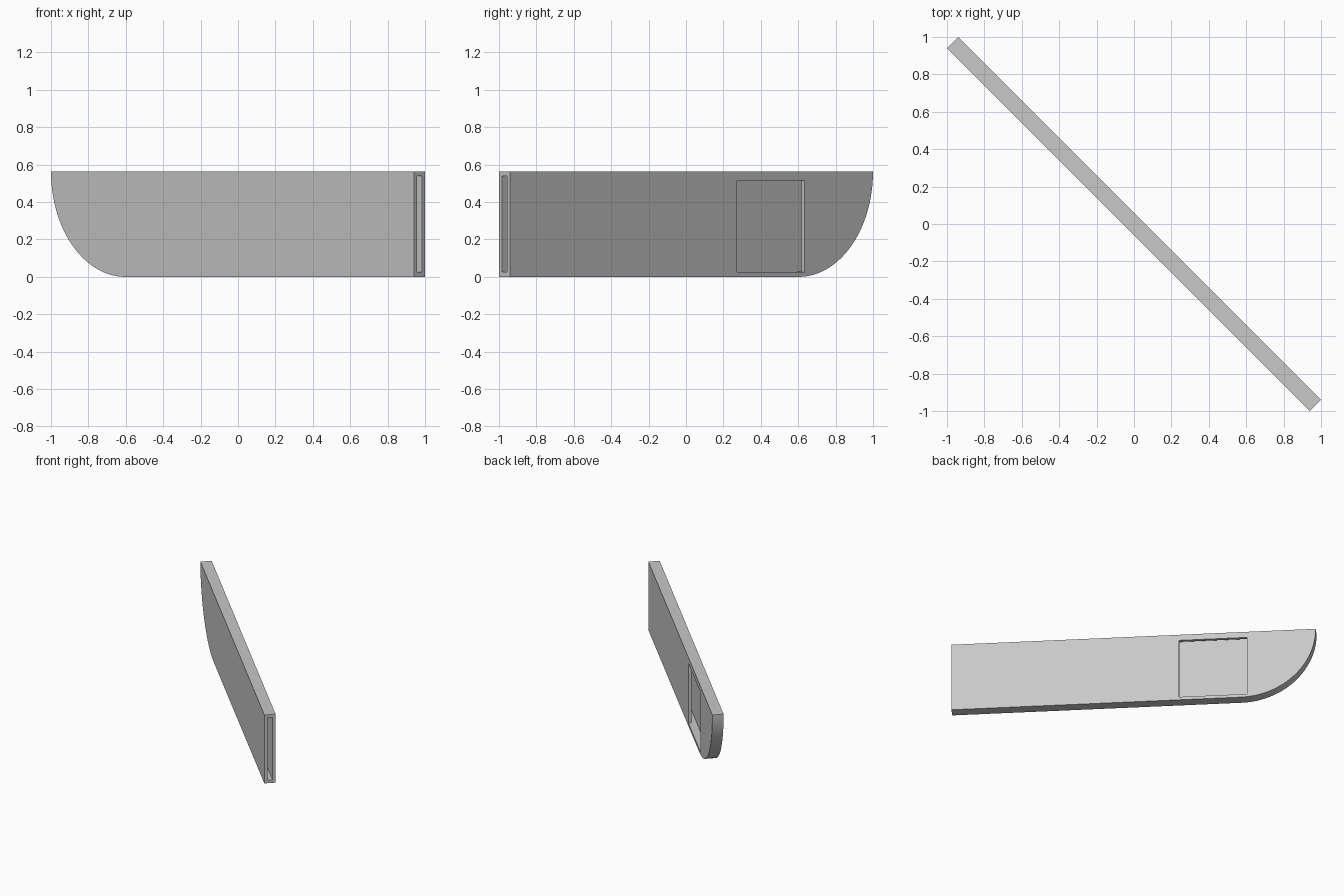
import bpy
import bmesh
from math import sin, cos, pi, radians

cube = bpy.data.objects.get("Cube")
if cube:
    bpy.data.objects.remove(cube, do_unlink=True)

LENGTH, THICK, HEIGHT = 2.743, 0.085, 0.563
WALL = 0.025            # rim left around the hollow
SLOT = 0.038            # width of the hollow
TURN = radians(-45)     # the sheath lies diagonally

grey = bpy.data.materials.new("plain_grey")
grey.use_nodes = True
colour = (0.58, 0.58, 0.58, 1)
grey.diffuse_color = colour
grey.node_tree.nodes["Principled BSDF"].inputs["Base Color"].default_value = colour


def extrude_profile(name, points, y0, y1):
    """Extrude an outline in the length/height plane across the thickness."""
    bm = bmesh.new()
    face = bm.faces.new([bm.verts.new((x, y0, z)) for x, z in points])
    grown = bmesh.ops.extrude_face_region(bm, geom=[face])["geom"]
    bmesh.ops.translate(bm, vec=(0, y1 - y0, 0),
                        verts=[v for v in grown if isinstance(v, bmesh.types.BMVert)])
    bmesh.ops.recalc_face_normals(bm, faces=bm.faces[:])
    mesh = bpy.data.meshes.new(name)
    bm.to_mesh(mesh)
    bm.free()
    mesh.materials.append(grey)
    obj = bpy.data.objects.new(name, mesh)
    obj.rotation_euler.z = TURN
    bpy.context.collection.objects.link(obj)
    return obj


def blade_outline(radius, top, end, steps=48):
    """Straight bar whose lower far corner is a quarter circle."""
    cx = -LENGTH / 2 + HEIGHT
    arc = [(cx - radius * cos(a), HEIGHT - radius * sin(a))
           for a in (i * pi / 2 / steps for i in range(steps + 1))]
    arc = [p for p in arc if p[1] < top - 0.001]
    side = cx - (radius ** 2 - (HEIGHT - top) ** 2) ** 0.5
    return [(side, top)] + arc + [(end, HEIGHT - radius), (end, top)]


# Sheath body, with a hollow open at the straight end and a window in one side
sheath = extrude_profile("sheath", blade_outline(HEIGHT, HEIGHT, LENGTH / 2),
                         -THICK / 2, THICK / 2)
hollow = extrude_profile("hollow_cutter",
                         blade_outline(HEIGHT - WALL, HEIGHT - WALL, LENGTH / 2 + 0.1),
                         -SLOT / 2, SLOT / 2)
window = extrude_profile("window_cutter",
                         [(-0.855, WALL), (-0.343, WALL), (-0.343, 0.515), (-0.855, 0.515)],
                         0, THICK)

bpy.context.view_layer.update()
bpy.ops.object.select_all(action="DESELECT")
sheath.select_set(True)
bpy.context.view_layer.objects.active = sheath
for cutter in (hollow, window):
    cutter.hide_render = True
    cut = sheath.modifiers.new(cutter.name, "BOOLEAN")
    cut.operation = "DIFFERENCE"
    cut.solver = "EXACT"
    cut.object = cutter
    bpy.ops.object.modifier_apply(modifier=cut.name)
    bpy.data.objects.remove(cutter, do_unlink=True)

bpy.ops.object.shade_smooth_by_angle(angle=radians(30))
